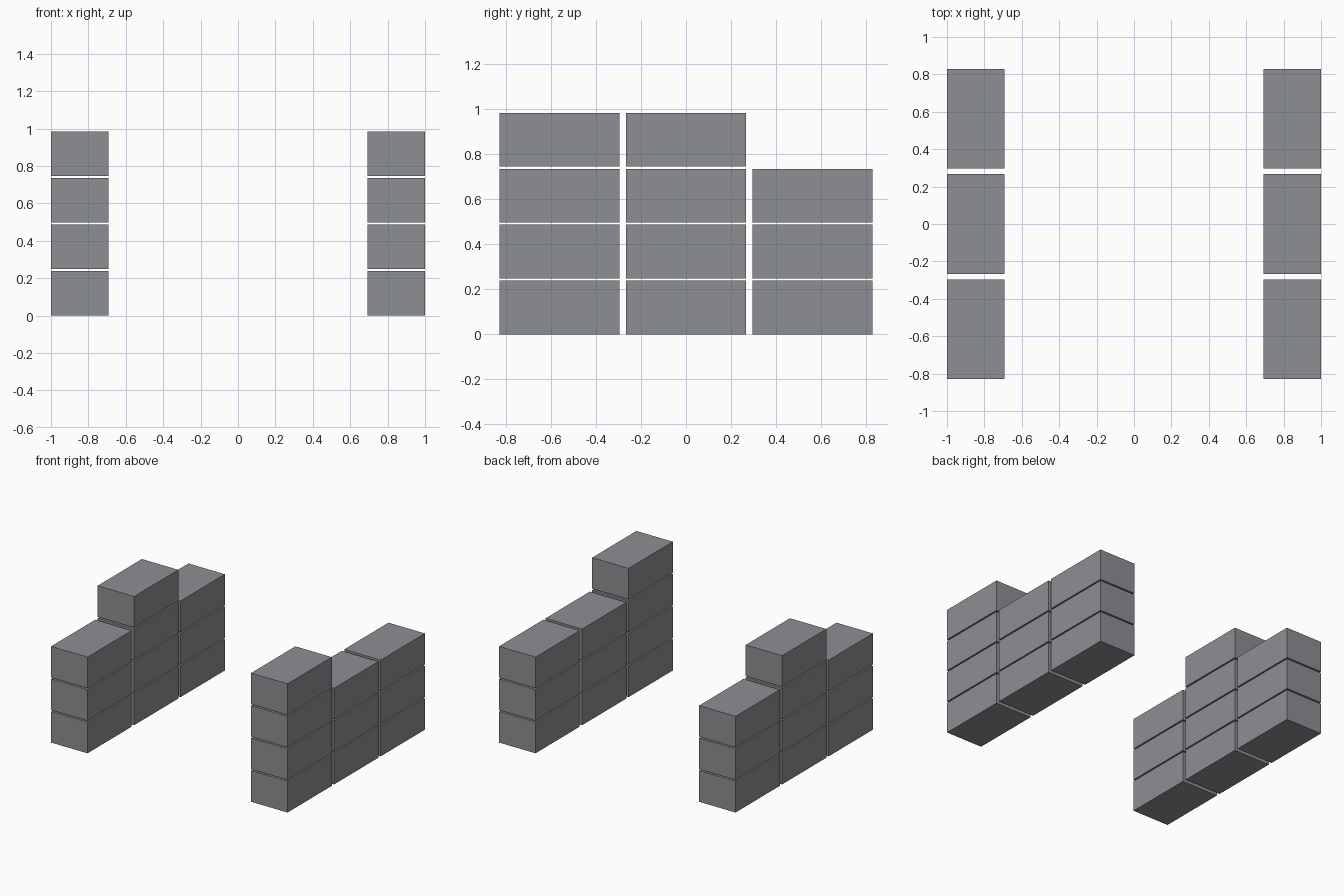
import bpy

default = bpy.data.objects.get("Cube")
if default:
    bpy.data.objects.remove(default, do_unlink=True)

# Stone colour
stone = bpy.data.materials.new("stone grey")
stone.use_nodes = True
colour = (0.27, 0.275, 0.29, 1)
stone.diffuse_color = colour
stone.node_tree.nodes["Principled BSDF"].inputs["Base Color"].default_value = colour

WIDTH, LENGTH, HEIGHT = 0.308, 0.534, 0.238
ROW_STEP, LAYER_STEP = 0.5625, 0.2487


def add_block(name, x, y, z):
    bpy.ops.mesh.primitive_cube_add(size=1, location=(x, y, z))
    block = bpy.context.object
    block.name = name
    block.scale = (WIDTH, LENGTH, HEIGHT)
    bpy.ops.object.transform_apply(location=False, rotation=False, scale=True)
    block.data.materials.append(stone)


# Two stacked walls; block counts run from front to back
walls = {"left": (1, (4, 3, 3)), "right": (-1, (3, 4, 3))}
for wall, (side, counts) in walls.items():
    for row, count in zip(("front", "middle", "back"), counts):
        y = (("front", "middle", "back").index(row) - 1) * ROW_STEP
        for layer in range(count):
            add_block(f"{wall}_wall_{row}_block_{layer + 1}",
                      side * (1 - WIDTH / 2), y,
                      HEIGHT / 2 + layer * LAYER_STEP)
